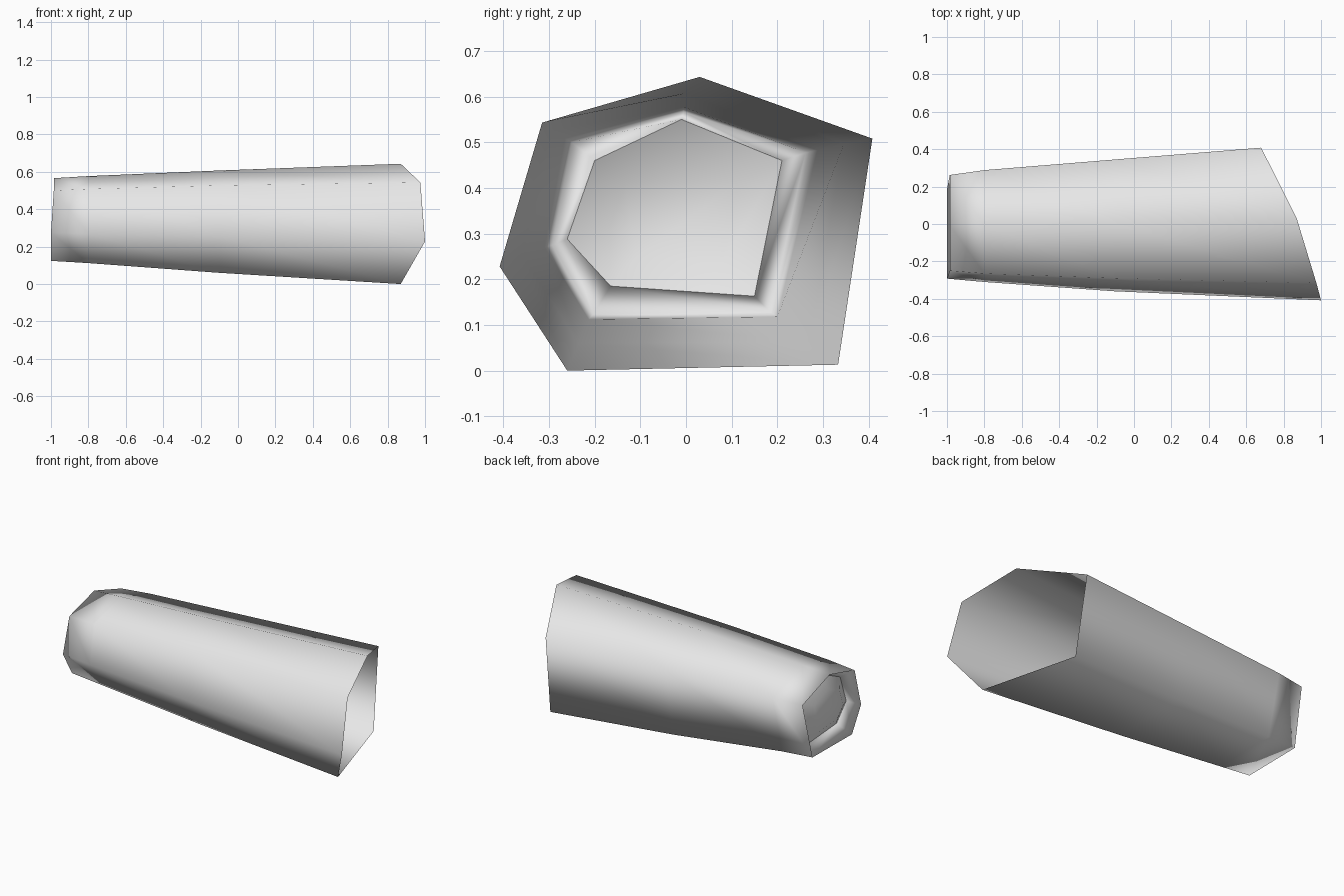
import bpy, bmesh
from mathutils import Vector

if "Cube" in bpy.data.objects:
    bpy.data.objects.remove(bpy.data.objects["Cube"])

# One plain light grey for the whole part
grey = bpy.data.materials.new("light_grey")
grey.diffuse_color = (0.8, 0.8, 0.8, 1)
grey.use_nodes = True
grey.node_tree.nodes["Principled BSDF"].inputs["Base Color"].default_value = grey.diffuse_color

# Six-sided cross-sections, (x, y, z) clockwise from the top corner
rim = [(0.87, 0.03, 0.643), (0.68, 0.408, 0.508), (0.70, 0.333, 0.013),
       (0.87, -0.26, 0.0), (1.0, -0.408, 0.228), (0.975, -0.315, 0.543)]
middle = [(-0.1, y, z) for y, z in
          [(0.0, 0.607), (0.345, 0.495), (0.27, 0.062),
           (-0.235, 0.06), (-0.36, 0.255), (-0.29, 0.527)]]
neck = [(-0.8, y, z) for y, z in
        [(-0.005, 0.577), (0.288, 0.483), (0.2, 0.118),
         (-0.213, 0.112), (-0.31, 0.27), (-0.265, 0.508)]]
end = [(-0.985, -0.005, 0.566), (-0.985, 0.262, 0.477), (-1.0, 0.185, 0.128),
       (-1.0, -0.203, 0.124), (-1.0, -0.292, 0.275), (-0.985, -0.25, 0.5)]
recess = [(-0.92, y, z) for y, z in
          [(-0.01, 0.55), (0.21, 0.46), (0.15, 0.163),
           (-0.165, 0.185), (-0.26, 0.288), (-0.2, 0.46)]]
# Slightly domed plug inside the recess
centre = Vector((-0.965, -0.03, 0.34))
dome = [centre + (Vector((-0.965, y, z)) - centre) * 0.6 for _, y, z in recess]

bm = bmesh.new()
rings = [[bm.verts.new(p) for p in ring]
         for ring in (rim, middle, neck, end, recess, dome)]
for a, b in zip(rings, rings[1:]):
    for i in range(6):
        j = (i + 1) % 6
        bm.faces.new((a[i], a[j], b[j], b[i]))
bm.faces.new(rings[-1])
bmesh.ops.recalc_face_normals(bm, faces=bm.faces)
# Make the outer wall face outward
bm.faces.ensure_lookup_table()
wall = bm.faces[0]
if wall.normal.dot(wall.calc_center_median() - Vector((0.5, 0, 0.32))) < 0:
    bmesh.ops.reverse_faces(bm, faces=bm.faces)
# Smooth walls, with a crisp crease where the plug meets the recess
for f in bm.faces:
    f.smooth = True
for i in range(6):
    bm.edges.get((rings[4][i], rings[4][(i + 1) % 6])).smooth = False

mesh = bpy.data.meshes.new("sleeve")
bm.to_mesh(mesh)
bm.free()
mesh.materials.append(grey)
sleeve = bpy.data.objects.new("sleeve", mesh)
bpy.context.collection.objects.link(sleeve)
